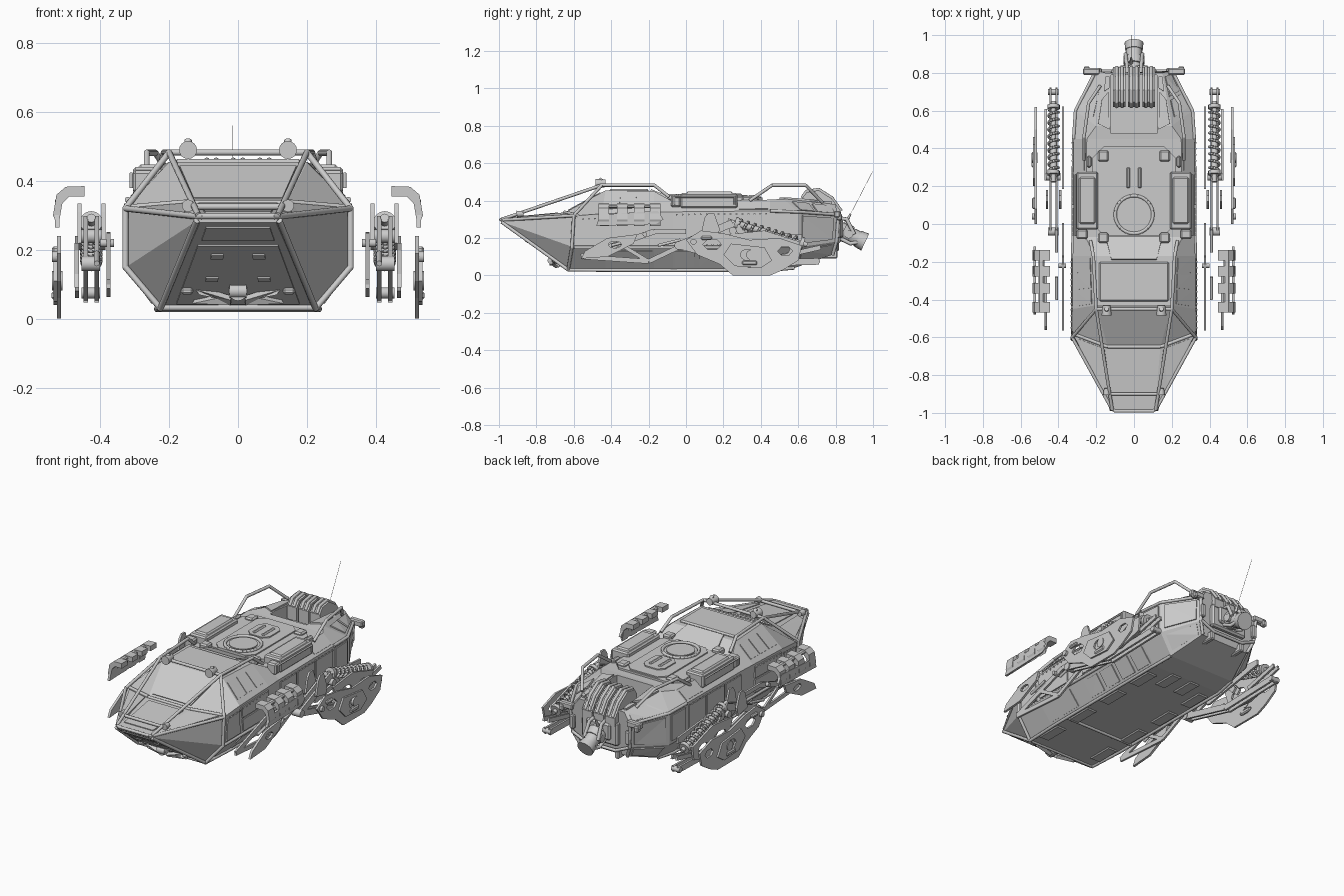
import bpy, bmesh, math
from mathutils import Vector, Matrix
from mathutils.geometry import normal as poly_normal

smooth_parts = []


def make(name, bm, mirror=False, smooth=False):
    bmesh.ops.recalc_face_normals(bm, faces=bm.faces)
    me = bpy.data.meshes.new(name)
    bm.to_mesh(me)
    bm.free()
    ob = bpy.data.objects.new(name, me)
    bpy.context.collection.objects.link(ob)
    if mirror:
        ob.modifiers.new("mirror", 'MIRROR').use_mirror_merge = False
    if smooth:
        smooth_parts.append(ob)
    return ob


def add_rod(bm, a, b, r, r2=None, n=10):
    a, b = Vector(a), Vector(b)
    rot = (b - a).to_track_quat('Z', 'Y').to_matrix().to_4x4()
    bmesh.ops.create_cone(bm, cap_ends=True, segments=n, radius1=r, radius2=r if r2 is None else r2,
                          depth=(b - a).length, matrix=Matrix.Translation((a + b) / 2) @ rot)


def tubes(name, paths, r, mirror=True, joints=True):
    bm = bmesh.new()
    for p in paths:
        for a, b in zip(p, p[1:]):
            add_rod(bm, a, b, r)
        for q in (p[1:-1] if joints else []):
            bmesh.ops.create_icosphere(bm, subdivisions=2, radius=r, matrix=Matrix.Translation(q))
    return make(name, bm, mirror, True)


def rods(name, items, mirror=True, n=16):
    bm = bmesh.new()
    for it in items:
        add_rod(bm, *it, n=n)
    return make(name, bm, mirror, True)


def boxes(name, items, mirror=True, bevel=0.006):
    # each item: x0, x1, y0, y1, z0, z1
    bm = bmesh.new()
    for x0, x1, y0, y1, z0, z1 in items:
        m = Matrix.Translation(((x0 + x1) / 2, (y0 + y1) / 2, (z0 + z1) / 2))
        bmesh.ops.create_cube(bm, size=1, matrix=m @ Matrix.Diagonal((x1 - x0, y1 - y0, z1 - z0, 1)))
    if bevel:
        bmesh.ops.bevel(bm, geom=bm.edges[:], offset=bevel, segments=1, affect='EDGES')
    return make(name, bm, mirror)


def add_slab(bm, pts, t, holes=()):
    # flat plate with optional holes, thickness centred on its plane
    nrm = poly_normal([Vector(p) for p in pts])
    edges = []
    for loop in (pts, *holes):
        vs = [bm.verts.new(Vector(p) - nrm * t / 2) for p in loop]
        edges += [bm.edges.new((vs[i], vs[i - 1])) for i in range(len(vs))]
    res = bmesh.ops.triangle_fill(bm, edges=edges, use_beauty=True, normal=nrm)
    faces = [f for f in res["geom"] if isinstance(f, bmesh.types.BMFace)]
    ext = bmesh.ops.extrude_face_region(bm, geom=faces, use_keep_orig=True)
    bmesh.ops.translate(bm, vec=nrm * t, verts=[v for v in ext["geom"] if isinstance(v, bmesh.types.BMVert)])


def slabs(name, polys, t, mirror=True, holes=()):
    bm = bmesh.new()
    for p in polys:
        add_slab(bm, p, t, holes)
    return make(name, bm, mirror)


def side(x, *yz):
    return [(x, y, z) for y, z in yz]


def beam(x, a, b, w):
    d = (Vector(b) - Vector(a)).normalized() * w / 2
    return side(x, (a[0] - d.y, a[1] + d.x), (b[0] - d.y, b[1] + d.x), (b[0] + d.y, b[1] - d.x), (a[0] + d.y, a[1] - d.x))


def ring(x, y, z, ry, rz, n=10):
    return [(x, y + ry * math.cos(i * math.tau / n), z + rz * math.sin(i * math.tau / n)) for i in range(n)]


def inset(quad, u0, u1, v0, v1):
    # sub-rectangle of a four-cornered hull face
    a, b, c, d = map(Vector, quad)
    return [a.lerp(b, u).lerp(d.lerp(c, u), v) for u, v in ((u0, v0), (u1, v0), (u1, v1), (u0, v1))]


# hull: half sections (bottom, lower side, upper side, top edge) lofted front to back
S = [[(.11, -.985, .28), (.115, -.985, .287), (.12, -.985, .295), (.11, -.985, .303)],
     [(.22, -.62, .03), (.325, -.6, .15), (.325, -.58, .32), (.14, -.65, .335)],
     [(.23, -.43, .03), (.325, -.43, .15), (.325, -.45, .33), (.2, -.43, .455)],
     [(.23, -.17, .03), (.325, -.17, .15), (.325, -.17, .34), (.21, -.17, .45)],
     [(.235, -.07, .03), (.32, -.07, .15), (.32, -.07, .34), (.255, -.07, .395)],
     [(.23, .45, .03), (.32, .45, .15), (.32, .45, .345), (.25, .45, .405)],
     [(.22, .58, .04), (.31, .6, .15), (.31, .6, .34), (.2, .52, .41)],
     [(.16, .78, .11), (.19, .8, .18), (.195, .81, .32), (.15, .8, .38)]]
bm = bmesh.new()
rings = [[bm.verts.new(p) for p in s] + [bm.verts.new((-x, y, z)) for x, y, z in reversed(s)] for s in S]
for r0, r1 in zip(rings, rings[1:]):
    for i in range(8):
        bm.faces.new((r0[i], r0[i - 1], r1[i - 1], r1[i]))
bm.faces.new(rings[0])
bm.faces.new(rings[-1])
hull = make("hull", bm)
cutter = boxes("rear_bay_cutter", [(-.122, .122, .48, .79, .29, .6)], False, 0)
cutter.hide_render = cutter.hide_viewport = True
cut = hull.modifiers.new("rear_bay", 'BOOLEAN')
cut.object, cut.operation, cut.solver = cutter, 'DIFFERENCE', 'EXACT'


def face(i, a, b):
    return S[i][a], S[i + 1][a], S[i + 1][b], S[i][b]


# raised armour panels on the hull faces
slabs("side_armour", [inset(face(i, 1, 2), u0, u1, v0, v1) for i, u0, u1, v0, v1 in
      ((1, .1, .9, .1, .85), (2, .05, .95, .1, .5), (2, .05, .95, .56, .92), (4, .02, .3, .1, .9),
       (4, .33, .64, .1, .9), (4, .67, .97, .1, .9), (5, .1, .9, .1, .9), (6, .1, .9, .1, .9))], .014)
slabs("lower_armour", [inset(face(4, 0, 1), k / 4 + .02, k / 4 + .22, .15, .85) for k in range(4)]
      + [inset(face(2, 0, 1), .05, .95, .15, .85), inset(face(6, 0, 1), .1, .9, .15, .85)], .012)
slabs("upper_armour", [inset(face(2, 2, 3), .04, .32, .2, .82), inset(face(2, 2, 3), .36, .64, .2, .82),
      inset(face(2, 2, 3), .68, .96, .2, .82), inset(face(4, 2, 3), .68, .98, .15, .85),
      inset(face(6, 2, 3), .12, .45, .15, .8), inset(face(6, 2, 3), .52, .92, .15, .8)], .009)
slabs("nose_side_panel", [inset(face(0, 2, 3), .3, .95, .1, .9)], .008)
ws = [(-.14, -.65, .335), (.14, -.65, .335), (.2, -.43, .455), (-.2, -.43, .455)]
slabs("windshield", [inset(ws, .06, .94, .1, .88)], .01, False)
nose = [(-.11, -.985, .303), (.11, -.985, .303), (.14, -.65, .335), (-.14, -.65, .335)]
slabs("nose_top_plate", [inset(nose, .08, .92, .12, .9)], .01, False)
under = [(-.22, -.62, .03), (.22, -.62, .03), (.11, -.985, .28), (-.11, -.985, .28)]
slabs("nose_under_plate", [inset(under, .08, .92, .06, .74), inset(under, .1, .9, .8, .95)], .01, False)
slabs("nose_slots", [inset(under, .24, .36, .6, .65), inset(under, .64, .76, .6, .65),
      inset(under, .24, .34, .34, .38), inset(under, .66, .76, .34, .38)], .02, False)

# front tow hook with winged guard
slabs("tow_guard", [[(.02, -.71, .06), (.12, -.70, .09), (.11, -.70, .075), (.06, -.69, .065), (.13, -.67, .05), (.02, -.69, .045)]], .02)
rods("tow_hook", [((0, -.66, .08), (0, -.73, .08), .028), ((-.025, -.72, .08), (.025, -.72, .08), .02)], False)
boxes("tow_eyes", [(.13, .165, -.72, -.66, .07, .09)])

# tubular cage over the nose and cockpit
tubes("nose_cage", [
    [(.115, -.985, .3), (.2, -.45, .483), (.215, -.17, .483), (.23, -.09, .42)],
    [(.1, -.99, .298), (.12, -.975, .297), (.327, -.6, .32), (.327, -.61, .15), (.225, -.63, .03)],
    [(.327, -.6, .32), (.2, -.45, .483)],
    [(.12, -.985, .285), (.225, -.63, .03), (.235, -.4, .028), (.235, .45, .028), (.22, .58, .04)],
    [(.325, -.6, .15), (.325, -.3, .15), (.32, .45, .15)], [(.14, -.65, .338), (.325, -.58, .322)]], .009)
tubes("cross_bars", [[(-.2, -.45, .483), (.2, -.45, .483)], [(-.105, -.99, .298), (.105, -.99, .298)],
      [(-.13, -.9, .325), (.13, -.9, .325)], [(-.225, -.63, .032), (.225, -.63, .032)],
      [(-.14, -.65, .336), (.14, -.65, .336)], [(-.235, -.3, .028), (.235, -.3, .028)]], .009, False)
tubes("rear_rails", [[(.265, .34, .4), (.265, .46, .482), (.24, .64, .482), (.18, .73, .39)],
      [(.32, .45, .345), (.31, .6, .34), (.2, .815, .325)], [(.2, .815, .325), (.19, .805, .18), (.16, .785, .11)]], .009)

# lamps on the cage
rods("lamps", [((.145, -.43, .493), (.145, -.475, .49), .02, .026), ((.145, -.475, .49), (.145, -.485, .49), .026),
     ((.145, -.45, .518), (.145, -.46, .5), .011), ((.145, -.87, .33), (.145, -.905, .328), .014, .018)])

# roof deck: stepped cockpit rear, octagonal plate, round hatch, side lockers
boxes("cockpit_roof", [(-.185, .185, -.41, -.2, .44, .463)], False, .008)
slabs("roof_ramp", [[(-.12, -.19, .452), (.12, -.19, .452), (.15, -.07, .403), (-.15, -.07, .403)]], .02, False)


def octagon(x, y0, y1, c, z):
    return [(-x, y0 + c, z), (-x + c, y0, z), (x - c, y0, z), (x, y0 + c, z), (x, y1 - c, z), (x - c, y1, z), (c - x, y1, z), (-x, y1 - c, z)]


slabs("deck_plate", [octagon(.22, -.06, .41, .06, .405)], .022, False)
slabs("deck_inner_plate", [octagon(.13, -.06, .4, .04, .417)], .012, False)
hatch = [(.1 * math.cos(k * math.tau / 32), .05 + .1 * math.sin(k * math.tau / 32), .426) for k in range(33)]
tubes("round_hatch_rim", [hatch], .009, False, False)
rods("round_hatch", [((0, .05, .41), (0, .05, .43), .078)], False, 32)
slabs("hatch_spine", [octagon(.07, .17, .33, .03, .424)], .012, False)
boxes("hatch_handles", [(.02, .04, .19, .3, .425, .438)])
boxes("side_lockers", [(.19, .305, -.03, .275, .36, .44), (.205, .29, .0, .25, .43, .448), (.245, .305, -.08, -.03, .365, .43),
      (.135, .19, -.1, -.045, .4, .436), (.135, .19, .33, .39, .4, .43), (.225, .25, .3, .36, .39, .425)], bevel=.008)
tubes("locker_rails", [[(.31, -.06, .38), (.31, -.06, .42), (.31, .26, .42), (.31, .26, .38)]], .005)
slabs("rear_deck_panel", [[(.13, .5, .41), (.19, .53, .41), (.17, .66, .4), (.135, .7, .395)],
      [(.13, .72, .392), (.16, .7, .394), (.15, .78, .386), (.13, .78, .386)]], .016)

# cargo pods hanging in the rear bay
prof = ((.62, .33), (.62, .41), (.645, .445), (.71, .455), (.78, .41), (.83, .34), (.83, .29), (.7, .29))
slabs("cargo_pods", [side(x, *prof) for x in (-.077, 0, .077)], .066, False)
tubes("cargo_straps", [[(x + d, y, z + .004) for y, z in prof[1:6]] for x in (-.077, 0, .077) for d in (-.014, .014)], .009, False)

# rear end: back plate, thruster, lamps, bumper and aerial
boxes("back_plate", [(-.12, .12, .79, .825, .17, .31), (-.08, .08, .8, .84, .2, .3)], False, .01)
rods("thruster", [((0, .78, .26), (0, .85, .23), .045), ((0, .84, .235), (0, .88, .215), .055, .048),
     ((0, .88, .215), (0, .925, .193), .042), ((0, .92, .196), (0, .958, .178), .046, .05),
     ((-.055, .87, .22), (.055, .87, .22), .022)], False, 20)
tubes("thruster_pipes", [[(.035, .8, .31), (.04, .86, .3), (.045, .9, .22)], [(.04, .82, .2), (.04, .88, .17), (.03, .93, .18)]], .01)
boxes("rear_lamp_blocks", [(.18, .27, .79, .825, .31, .345), (.235, .265, .805, .835, .295, .33), (.17, .2, .8, .825, .2, .28)])
tubes("rear_bumper", [[(-.19, .81, .18), (-.1, .81, .14), (.1, .81, .14), (.19, .81, .18)]], .009, False)
boxes("rear_hooks", [(.09, .12, .72, .81, .09, .14)])
tubes("aerial", [[(-.015, .86, .29), (-.015, 1.0, .56)]], .001, False)
rods("aerial_base", [((-.015, .84, .25), (-.015, .88, .33), .012, .005)], False)

# underside skid plates
boxes("skid_plates", [(.15, .22, y, y + .16, .022, .034) for y in (-.56, -.3, -.04, .22)] + [(.03, .1, .3, .45, .022, .034)])

# side suspension: inner trusses, arms, outer plates
slabs("inner_truss", [beam(.376, *b) for b in (
    ((-.56, .1), (-.17, .235), .03), ((-.56, .1), (-.2, .075), .025), ((-.17, .235), (-.0, .235), .025),
    ((-.2, .075), (-.0, .17), .025), ((-.35, .165), (-.2, .075), .02), ((.2, .235), (.62, .2), .035),
    ((.2, .13), (.62, .2), .03), ((.2, .25), (.2, .12), .03), ((.2, .22), (.4, .165), .02))], .012)
slabs("swing_arm", [beam(x, *b) for x in (.41, .442) for b in (
    ((-.04, .16), (.25, .28), .04), ((.25, .28), (.38, .14), .035), ((-.04, .16), (.3, .07), .035),
    ((.3, .065), (.71, .075), .035), ((.5, .1), (.72, .15), .025))], .012)
slabs("hub_ear", [side(x, (.08, .22), (.1, .31), (.12, .335), (.15, .335), (.18, .25), (.17, .2)) for x in (.39, .46)], .012)
slabs("mid_plate", [side(.467, (.23, .22), (.42, .24), (.61, .18), (.6, .1), (.45, .06), (.28, .08))], .012,
      holes=(ring(.467, .35, .15, .06, .035), ring(.467, .51, .14, .045, .03)))
slabs("outer_plate", [side(.52, (.0, .19), (.08, .24), (.2, .225), (.34, .19), (.5, .2), (.62, .16), (.6, .08), (.52, .03),
      (.45, .0), (.25, .0), (.18, .06), (.06, .11))], .012,
      holes=(ring(.52, .14, .165, .05, .03, 6), ring(.52, .35, .06, .05, .018), ring(.52, .53, .13, .04, .025, 6)))
slabs("outer_plate_cover", [side(.531, (.24, .17), (.42, .15), (.46, .08), (.4, .04), (.26, .05), (.2, .11))], .01,
      holes=(ring(.531, .33, .11, .04, .03),))
rods("axle_hubs", [((.51, .35, .11), (.54, .35, .11), .028), ((.39, .25, .24), (.465, .25, .24), .02),
     ((.4, -.04, .16), (.455, -.04, .16), .022), ((.36, -.22, .22), (.4, -.22, .22), .012), ((.4, .7, .075), (.455, .7, .075), .016),
     ((.52, .04, .18), (.54, .04, .18), .016)])
boxes("outer_blocks", [(.515, .542, .3, .38, .055, .08), (.52, .54, .08, .14, .19, .21)])

# coil spring and damper
a, b = Vector((.426, .28, .275)), Vector((.426, .61, .175))
u = (b - a).normalized()
w = Vector((1, 0, 0)).cross(u)
N = 9 * 14
coil = [a.lerp(b, i / N) + .026 * (math.cos(i * math.tau / 14) * Vector((1, 0, 0)) + math.sin(i * math.tau / 14) * w) for i in range(N + 1)]
tubes("coil_spring", [coil], .0075, joints=False)
rods("damper", [(a - u * .06, b + u * .04, .013), (a - u * .02, a, .033), (b, b + u * .02, .033), (a, a.lerp(b, .5), .018)])

# front guard: curved ladder plate with lower bracket
arc = ((.445, .355), (.445, .385), (.5, .383), (.527, .36), (.537, .3), (.522, .265), (.51, .335), (.49, .355))
slabs("guard_hoops", [[(x, y, z) for x, z in arc] for y in (-.44, -.34, -.25, -.165)], .056)
slabs("guard_rail", [side(.525, (-.48, .265), (-.46, .325), (-.15, .345), (-.12, .3), (-.16, .275))], .014)
boxes("guard_top_strip", [(.475, .505, -.46, -.15, .36, .38)])
slabs("front_bracket", [side(.468, (-.56, .09), (-.54, .13), (-.42, .2), (-.26, .22), (-.28, .17), (-.42, .1))], .014,
      holes=(ring(.468, -.38, .165, .035, .018),))
rods("front_pins", [((.41, y, .16), (.41, y + .12, .19), .008) for y in (-.4, -.15)])

# rivet rows
bm = bmesh.new()
for p, q, n in (((.33, -.55, .3), (.33, -.2, .32), 12), ((.325, -.05, .325), (.325, .43, .33), 16), ((.325, -.05, .165), (.325, .43, .165), 16)):
    for k in range(n):
        c = Vector(p).lerp(Vector(q), k / (n - 1))
        add_rod(bm, c, c + Vector((.006, 0, 0)), .005, n=6)
make("rivets", bm, True)

bpy.ops.object.select_all(action='DESELECT')
for ob in smooth_parts:
    ob.select_set(True)
bpy.context.view_layer.objects.active = smooth_parts[0]
bpy.ops.object.shade_smooth_by_angle(angle=math.radians(40))
